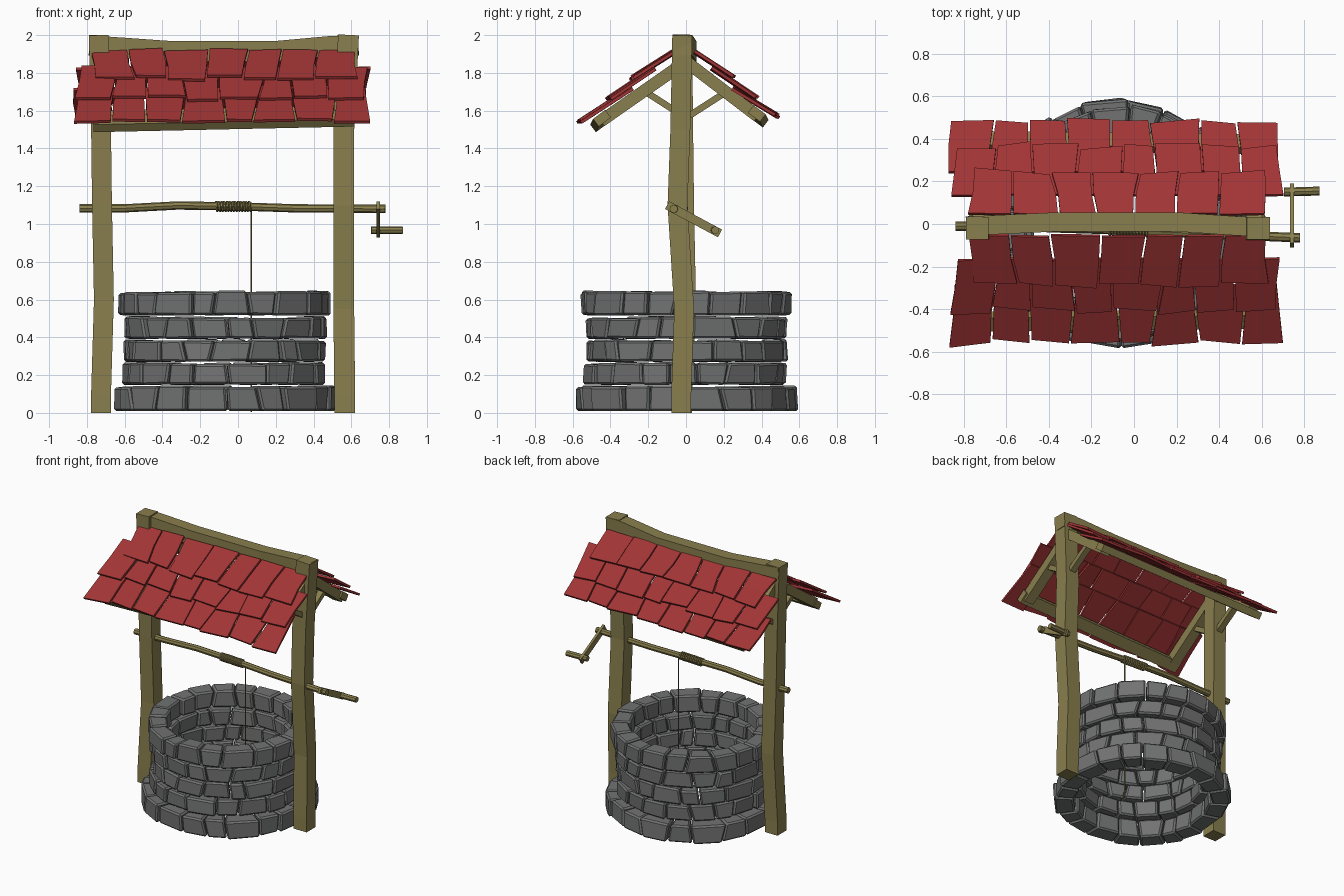
import bpy, bmesh, math, random
from mathutils import Vector

random.seed(7)
if "Cube" in bpy.data.objects:
    bpy.data.objects.remove(bpy.data.objects["Cube"])


def material(name, rgb):
    m = bpy.data.materials.new(name)
    m.use_nodes = True
    m.diffuse_color = (*rgb, 1)
    bsdf = next(n for n in m.node_tree.nodes if n.type == 'BSDF_PRINCIPLED')
    bsdf.inputs["Base Color"].default_value = (*rgb, 1)
    return m


WOOD = material("olive wood", (0.25, 0.21, 0.075))
STONE = material("grey stone", (0.165, 0.17, 0.167))
RED = material("red tile", (0.36, 0.035, 0.036))


def jit(a):
    return random.uniform(-a, a)


def loft(bm, rings):
    """Closed solid through a list of equal-length point rings."""
    vs = [[bm.verts.new(p) for p in ring] for ring in rings]
    n = len(vs[0])
    for a, b in zip(vs, vs[1:]):
        for i in range(n):
            j = (i + 1) % n
            bm.faces.new((a[i], a[j], b[j], b[i]))
    bm.faces.new(vs[0][::-1])
    bm.faces.new(vs[-1])


def finish(bm, name, mat, bevel=0):
    bmesh.ops.recalc_face_normals(bm, faces=bm.faces)
    me = bpy.data.meshes.new(name)
    bm.to_mesh(me)
    bm.free()
    me.materials.append(mat)
    ob = bpy.data.objects.new(name, me)
    bpy.context.scene.collection.objects.link(ob)
    if bevel:
        mod = ob.modifiers.new("worn edges", 'BEVEL')
        mod.width, mod.segments = bevel, 1
    return ob


def rect(w, d):
    return [(-w / 2, -d / 2), (w / 2, -d / 2), (w / 2, d / 2), (-w / 2, d / 2)]


def circle(r, n=8):
    return [(r * math.cos(i * math.tau / n), r * math.sin(i * math.tau / n)) for i in range(n)]


def sweep(name, pts, ref, profile, mat=WOOD):
    """Carry a flat profile along a path; ref is the profile's first axis."""
    pts, ref, rings = [Vector(p) for p in pts], Vector(ref), []
    for i, p in enumerate(pts):
        t = (pts[min(i + 1, len(pts) - 1)] - pts[max(i - 1, 0)]).normalized()
        u = (ref - t * ref.dot(t)).normalized()
        v = t.cross(u)
        rings.append([p + u * a + v * b for a, b in profile])
    bm = bmesh.new()
    loft(bm, rings)
    return finish(bm, name, mat)


# Stone rings: wedge blocks with slanted joints
CX = -0.07
COURSES = [(0.01, 0.14, 0.46, 0.59), (0.15, 0.262, 0.42, 0.535), (0.272, 0.385, 0.42, 0.53),
           (0.393, 0.505, 0.42, 0.535), (0.517, 0.64, 0.435, 0.56)]
for k, (z0, z1, r_in, r_out) in enumerate(COURSES):
    bm = bmesh.new()
    count = 20 if k in (0, 4) else 19
    step = math.tau / count
    joints = [((i + jit(0.22) + k * 0.45) * step, jit(0.03)) for i in range(count)]
    joints.append((joints[0][0] + math.tau, joints[0][1]))
    for (a, sa), (b, sb) in zip(joints, joints[1:]):
        grow, lift = jit(0.012), jit(0.006)
        rings = []
        for ang, slant, gap in ((a, sa, 0.007), (b, sb, -0.007)):
            ring = []
            for r, z, s in ((r_in, z0, -1), (r_out, z0, -1), (r_out, z1, 1), (r_in, z1, 1)):
                t = ang + s * slant + gap
                rr = r + grow + jit(0.006)
                zz = z + (lift if s > 0 else 0) + (jit(0.003) if k else 0)
                ring.append((CX + rr * math.cos(t), rr * math.sin(t), zz))
            rings.append(ring)
        loft(bm, rings)
    finish(bm, f"stone_course_{k + 1}", STONE, 0.011)

# Crooked posts
sweep("left_post", [(-0.725, -0.02, 0), (-0.725, -0.02, 0.1), (-0.71, 0, 0.6), (-0.72, -0.01, 1.1),
                    (-0.725, -0.015, 1.5), (-0.737, -0.02, 2)], (1, 0, 0), rect(0.105, 0.105))
sweep("right_post", [(0.565, -0.025, 0), (0.565, -0.025, 0.1), (0.56, -0.01, 0.55), (0.56, -0.045, 1.1),
                     (0.56, -0.03, 1.5), (0.585, -0.02, 2)], (1, 0, 0), rect(0.11, 0.105))

# Sagging ridge beam
sweep("ridge_beam", [(-0.785, -0.01, 1.945), (-0.36, 0.01, 1.915), (0.2, 0.01, 1.915),
                     (0.5, -0.01, 1.942), (0.637, -0.015, 1.945)], (0, 1, 0), rect(0.09, 0.108))

# Rafters, braces and eave beams on both slopes
for side, label, reach, low in ((-1, "front", 0.45, 1.545), (1, "back", 0.38, 1.57)):
    for x, end in ((-0.722, "left"), (0.565, "right")):
        sweep(f"{label}_{end}_rafter", [(x, 0, 1.86), (x, side * reach, low)],
              (1, 0, 0), rect(0.075, 0.065))
        sweep(f"{label}_{end}_brace", [(x, side * 0.02, 1.575), (x, side * 0.23, 1.71)],
              (1, 0, 0), rect(0.045, 0.035))
    sweep(f"{label}_eave_beam", [(-0.765, side * (reach + 0.01), low - 0.015),
                                 (0.615, side * (reach - 0.005), low + 0.015)],
          (0, 0.8, -0.6 * side), rect(0.08, 0.05))

# Roof tiles: three overlapping rows a side, (y, z) from upper to lower edge
ROWS = {
    "front": [((-0.05, 1.91), (-0.28, 1.765), (-0.77, 0.63), 7),
              ((-0.16, 1.82), (-0.40, 1.66), (-0.85, 0.68), 8),
              ((-0.28, 1.715), (-0.55, 1.54), (-0.86, 0.69), 8)],
    "back": [((0.04, 1.905), (0.24, 1.775), (-0.77, 0.62), 7),
             ((0.13, 1.82), (0.36, 1.665), (-0.85, 0.69), 8),
             ((0.24, 1.71), (0.48, 1.565), (-0.87, 0.68), 8)],
}
for label, rows in ROWS.items():
    bm = bmesh.new()
    for top, low, (x0, x1), count in rows:
        seams = []
        for i in range(count + 1):
            x = x0 + (x1 - x0) * i / count + (jit(0.022) if 0 < i < count else 0)
            lean = jit(0.02)
            seams.append((x - lean, x + jit(0.01), x + lean))
        fall = Vector((0, low[0] - top[0], low[1] - top[1]))
        out = Vector((0, -fall.z, fall.y)).normalized()
        out = out if out.z > 0 else -out
        for a, b in zip(seams, seams[1:]):
            tip, drop, rise = jit(0.012), jit(0.05), jit(0.006)
            rings = []
            for t, xa, xb in zip((0, 0.5, 1), a, b):
                ring = []
                for x, s in ((xa + 0.005, -1), (xb - 0.005, 1)):
                    p = Vector((x, *top)) + fall * (t * (1 + drop) + s * t * tip * 3) + out * (rise + s * tip * 0.4)
                    ring += [p, p + out * 0.016][::-s]
                rings.append(ring)
            loft(bm, rings)
    finish(bm, f"{label}_roof_tiles", RED)

# Windlass axle, crank arm and handle
sweep("axle", [(-0.84, -0.01, 1.083), (-0.6, -0.01, 1.083), (-0.32, -0.02, 1.098), (0.0, -0.03, 1.093),
               (0.3, -0.045, 1.083), (0.78, -0.065, 1.08)], (0, 0, 1), circle(0.022))
sweep("crank_arm", [(0.742, -0.1, 1.1), (0.742, 0.18, 0.95)], (1, 0, 0), rect(0.018, 0.046))
sweep("crank_handle", [(0.705, 0.15, 0.967), (0.872, 0.155, 0.967)], (0, 0, 1), circle(0.021))

# Rope wound on the axle, then hanging down the shaft
TURNS, PER = 13, 10
coil = []
for i in range(TURNS * PER + 1):
    f, a = i / (TURNS * PER), i * math.tau / PER
    coil.append((-0.12 + 0.19 * f, -0.026 - 0.01 * f + 0.025 * math.cos(a), 1.093 + 0.025 * math.sin(a)))
sweep("rope_coil", coil, (1, 0, 0), circle(0.0065, 5))
sweep("hanging_rope", [(0.07, -0.012, 1.09), (0.07, -0.012, 0.005)], (1, 0, 0), circle(0.005, 6))
